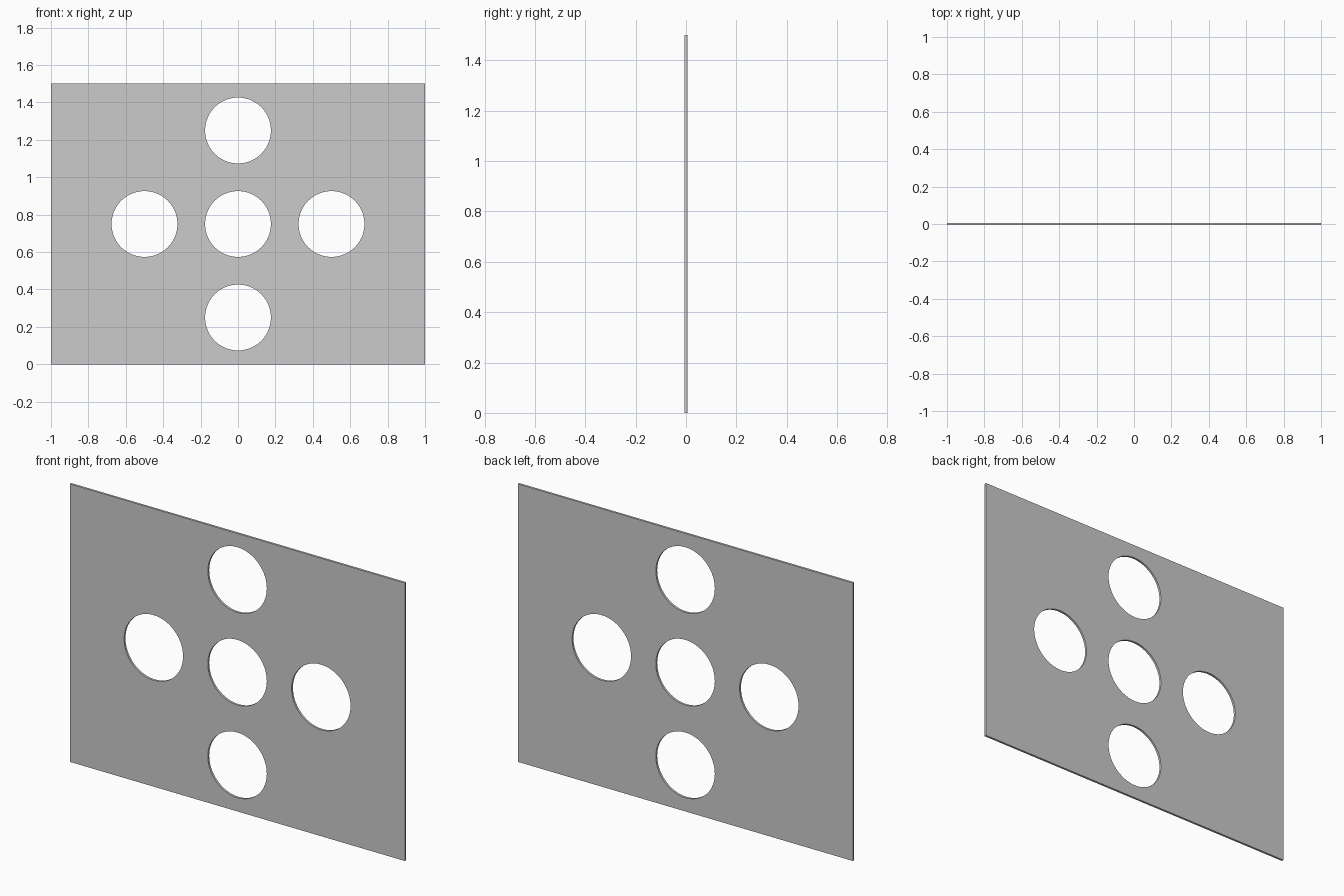
import bpy, bmesh, math

if "Cube" in bpy.data.objects:
    bpy.data.objects.remove(bpy.data.objects["Cube"])

WIDTH, HEIGHT, THICK = 2.0, 1.5, 0.012
HOLE_R, SIDES = 0.176, 96


def add_loop(curve, points):
    spline = curve.splines.new('POLY')
    spline.points.add(len(points) - 1)
    for p, (x, y) in zip(spline.points, points):
        p.co = (x, y, 0, 1)
    spline.use_cyclic_u = True


def circle(cx, cy, r):
    return [(cx + r * math.cos(2 * math.pi * i / SIDES),
             cy + r * math.sin(2 * math.pi * i / SIDES)) for i in range(SIDES)]


# Flat outline with five holes in a cross pattern
outline = bpy.data.curves.new("plate_outline", 'CURVE')
outline.dimensions = '2D'
outline.fill_mode = 'BOTH'
outline.extrude = THICK / 2
w = WIDTH / 2
add_loop(outline, [(-w, 0), (w, 0), (w, HEIGHT), (-w, HEIGHT)])
for dx, dz in [(0, 0), (-0.5, 0), (0.5, 0), (0, -0.5), (0, 0.5)]:
    add_loop(outline, circle(dx, HEIGHT / 2 + dz, HOLE_R))

# Perforated plate, stood upright
plate = bpy.data.objects.new("perforated_plate", outline)
bpy.context.collection.objects.link(plate)
plate.rotation_euler.x = math.pi / 2
bpy.context.view_layer.objects.active = plate
plate.select_set(True)
bpy.ops.object.convert(target='MESH')
plate = bpy.context.object
plate.name = "perforated_plate"
bpy.ops.object.transform_apply(rotation=True)

# Weld caps to the rims
bm = bmesh.new()
bm.from_mesh(plate.data)
bmesh.ops.remove_doubles(bm, verts=bm.verts, dist=1e-4)
bmesh.ops.recalc_face_normals(bm, faces=bm.faces)
bm.to_mesh(plate.data)
bm.free()
bpy.ops.object.shade_smooth_by_angle(angle=math.radians(30))
